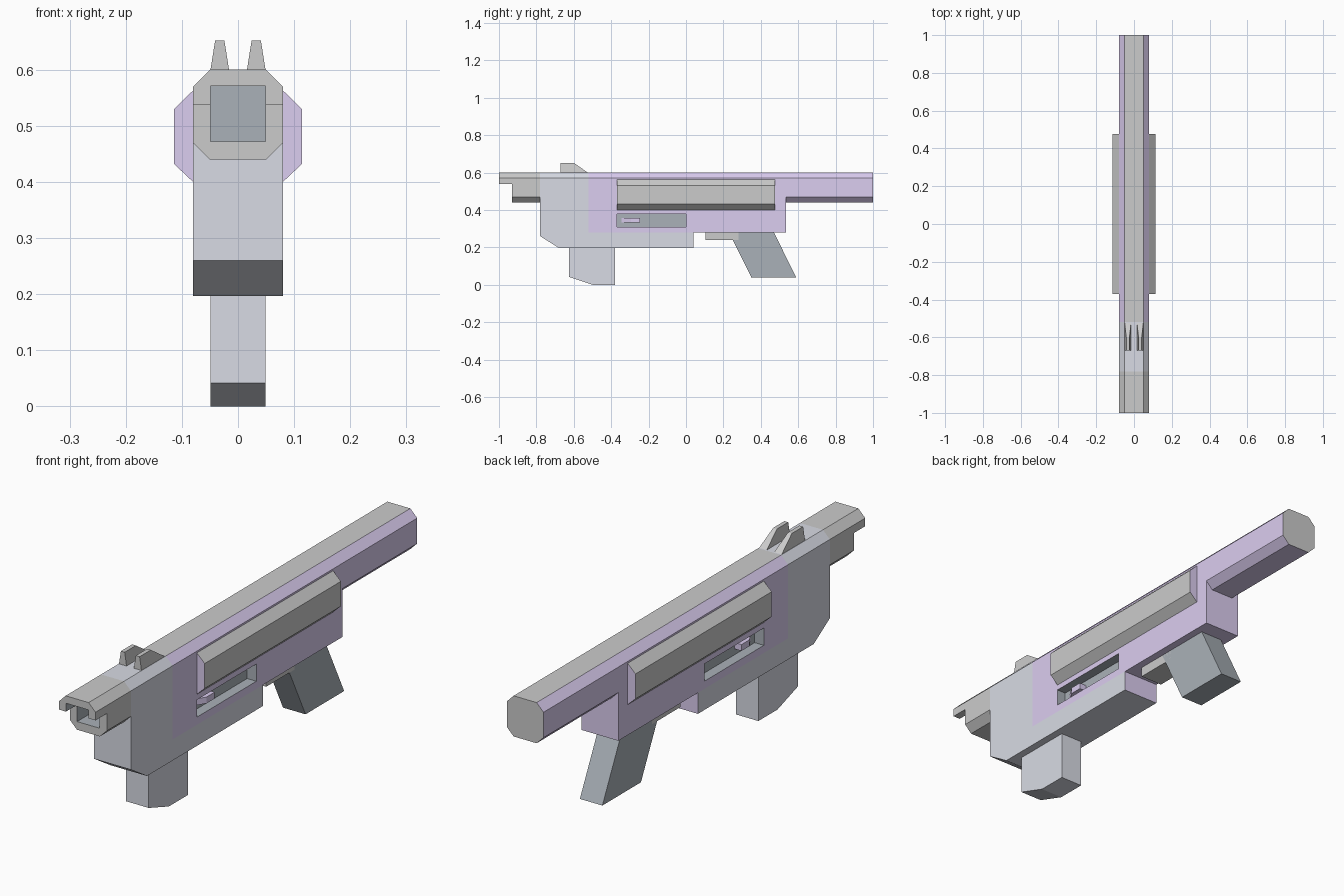
import bpy, bmesh

if "Cube" in bpy.data.objects:
    bpy.data.objects.remove(bpy.data.objects["Cube"])


def material(name, rgb):
    m = bpy.data.materials.new(name)
    m.diffuse_color = (*rgb, 1)
    m.use_nodes = True
    m.node_tree.nodes["Principled BSDF"].inputs["Base Color"].default_value = m.diffuse_color
    return m


GREY = material("light_grey", (0.80, 0.80, 0.82))
PURPLE = material("purple", (0.71, 0.61, 0.87))
BLUE = material("blue_grey", (0.69, 0.71, 0.78))
DARK = material("dark_teal", (0.40, 0.44, 0.48))


def prism(name, axis, pts, a, b, mat, accent=None, test=None, bevel=None):
    """Extrude a 2D outline along an axis from a to b; faces passing test get the accent."""
    place = {"x": lambda p, t: (t, p[0], p[1]),
             "y": lambda p, t: (p[0], t, p[1]),
             "z": lambda p, t: (p[0], p[1], t)}[axis]
    bm = bmesh.new()
    lo = [bm.verts.new(place(p, a)) for p in pts]
    hi = [bm.verts.new(place(p, b)) for p in pts]
    bm.faces.new(lo)
    bm.faces.new(hi)
    for i in range(len(pts)):
        j = (i + 1) % len(pts)
        bm.faces.new((lo[i], lo[j], hi[j], hi[i]))
    bmesh.ops.recalc_face_normals(bm, faces=bm.faces)
    if bevel:
        edges = [e for e in bm.edges if bevel(e)]
        bmesh.ops.bevel(bm, geom=edges, offset=0.03, segments=1, affect='EDGES')
    bm.normal_update()
    if test:
        for f in bm.faces:
            f.material_index = int(test(f))
    me = bpy.data.meshes.new(name)
    bm.to_mesh(me)
    bm.free()
    me.materials.append(mat)
    if accent:
        me.materials.append(accent)
    ob = bpy.data.objects.new(name, me)
    bpy.context.collection.objects.link(ob)
    return ob


def rect(u0, u1, v0, v1):
    return [(u0, v0), (u1, v0), (u1, v1), (u0, v1)]


def cut(target, cutter):
    mod = target.modifiers.new("cut", 'BOOLEAN')
    mod.operation = 'DIFFERENCE'
    mod.solver = 'EXACT'
    mod.material_mode = 'TRANSFER'
    mod.object = cutter
    bpy.context.view_layer.objects.active = target
    bpy.ops.object.modifier_apply(modifier=mod.name)
    bpy.data.objects.remove(cutter)


octagon = [(-0.05, 0.44), (0.05, 0.44), (0.08, 0.47), (0.08, 0.57),
           (0.05, 0.60), (-0.05, 0.60), (-0.08, 0.57), (-0.08, 0.47)]

# Muzzle with stepped lower lip and square bore
muzzle = prism("muzzle", "y", octagon, -1.0, -0.78, GREY)
cut(muzzle, prism("lip_cutter", "y", rect(-0.2, 0.2, 0.3, 0.538), -1.1, -0.93, GREY))
cut(muzzle, prism("bore_cutter", "y", rect(-0.049, 0.049, 0.472, 0.571), -1.1, -0.82, DARK))

# Front receiver, chamfered along its top edges
prism("front_receiver", "x",
      [(-0.78, 0.60), (-0.78, 0.26), (-0.68, 0.197), (0.04, 0.197),
       (0.04, 0.28), (-0.52, 0.28), (-0.52, 0.60)], -0.08, 0.08, BLUE,
      PURPLE, lambda f: f.normal.y > 0.9,
      lambda e: all(v.co.z > 0.59 for v in e.verts)
      and abs(e.verts[0].co.y - e.verts[1].co.y) > 0.1)

# Rear barrel: purple with grey top flat and end cap
prism("rear_barrel", "y", octagon, -0.52, 1.0, PURPLE, GREY,
      lambda f: f.normal.z > 0.9 or f.normal.y > 0.9)

# Rear receiver block with a recessed slot on each side
block = prism("rear_receiver", "x", rect(-0.52, 0.535, 0.28, 0.47), -0.08, 0.08, PURPLE)
for s in (-1, 1):
    cut(block, prism("slot_cutter", "x", rect(-0.37, 0.0, 0.31, 0.378), s * 0.04, s * 0.2, DARK))

for s, side in ((-1, "left"), (1, "right")):
    # Bolt handle in the slot
    prism(side + "_bolt", "z",
          [(s * 0.04, -0.345), (s * 0.07, -0.295), (s * 0.07, -0.245), (s * 0.04, -0.245)],
          0.333, 0.358, PURPLE)
    # Side panel with purple ends
    prism(side + "_panel", "y",
          [(s * 0.08, 0.40), (s * 0.114, 0.432), (s * 0.114, 0.53), (s * 0.08, 0.563)],
          -0.37, 0.477, GREY, PURPLE, lambda f: abs(f.normal.y) > 0.9)
    # Sight fin, tapered towards the top
    fin = prism(side + "_sight", "x",
                [(-0.67, 0.60), (-0.67, 0.652), (-0.60, 0.652), (-0.525, 0.60)],
                s * 0.016, s * 0.049, GREY)
    for v in fin.data.vertices:
        if v.co.z > 0.62:
            v.co.x = s * 0.0325 + (v.co.x - s * 0.0325) * 0.5

# Trigger, rear grip and magazine
prism("trigger", "x", rect(0.105, 0.28, 0.24, 0.28), -0.049, 0.049, GREY)
prism("rear_grip", "x", [(0.23, 0.28), (0.47, 0.28), (0.59, 0.038), (0.35, 0.038)],
      -0.049, 0.049, DARK)
prism("magazine", "x",
      [(-0.625, 0.197), (-0.625, 0.042), (-0.50, 0.0), (-0.38, 0.0), (-0.38, 0.197)],
      -0.049, 0.049, BLUE)
